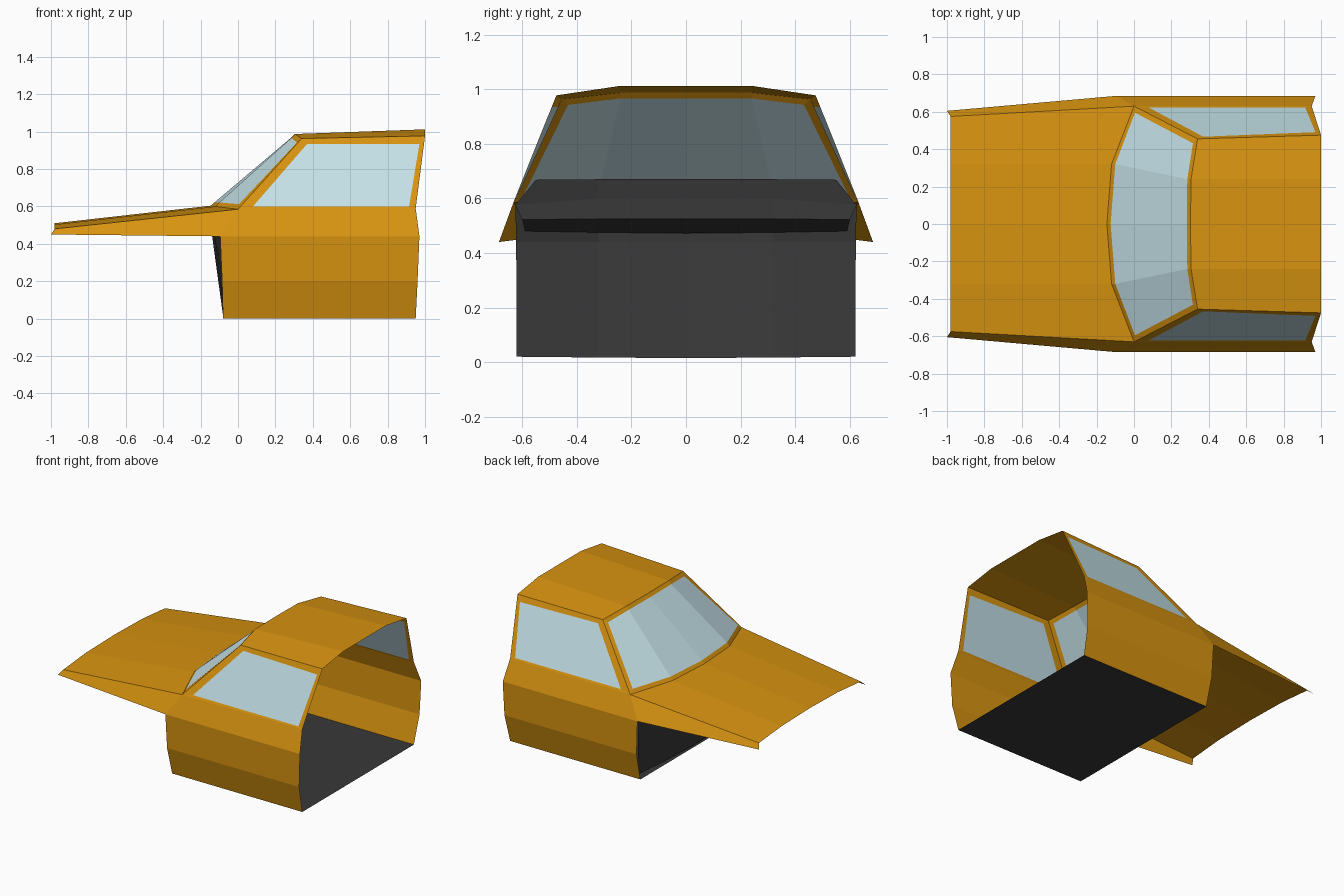
import bpy, bmesh
from mathutils import Vector

if "Cube" in bpy.data.objects:
    bpy.data.objects.remove(bpy.data.objects["Cube"])

INSIDE = Vector((0.35, 0, 0.3))


def material(name, rgb):
    m = bpy.data.materials.new(name)
    m.diffuse_color = (*rgb, 1)
    m.use_nodes = True
    m.node_tree.nodes["Principled BSDF"].inputs["Base Color"].default_value = m.diffuse_color
    return m


paint = material("orange_paint", (0.68, 0.29, 0.005))
glass = material("pale_glass", (0.55, 0.75, 0.8))
dark = material("dark_trim", (0.04, 0.04, 0.04))


def sheet(name, rows, mat, closed=False, solid=False):
    """Skin quads between matching rows of points, mirrored across y = 0."""
    bm = bmesh.new()
    grid = [[bm.verts.new(p) for p in row] for row in rows]
    n = len(rows[0])
    for a, b in zip(grid, grid[1:]):
        for i in range(n if closed else n - 1):
            j = (i + 1) % n
            bm.faces.new((a[i], a[j], b[j], b[i]))
    bmesh.ops.remove_doubles(bm, verts=bm.verts, dist=1e-5)
    if solid:
        bmesh.ops.recalc_face_normals(bm, faces=bm.faces)
    else:
        for f in bm.faces:
            f.normal_update()
            if f.normal.dot(f.calc_center_median() - INSIDE) < 0:
                f.normal_flip()
    me = bpy.data.meshes.new(name)
    bm.to_mesh(me)
    bm.free()
    me.materials.append(mat)
    ob = bpy.data.objects.new(name, me)
    bpy.context.collection.objects.link(ob)
    mir = ob.modifiers.new("mirror", 'MIRROR')
    mir.use_axis = (False, True, False)
    mir.merge_threshold = 0.0005
    return ob


# Shared corners
belt_front, belt_rear = (0, 0.63, 0.585), (0.95, 0.63, 0.59)
roof_front, roof_rear = (0.34, 0.455, 0.963), (1, 0.475, 0.977)
sill_front = (-0.095, 0.685, 0.44)

# Lower door sides
sheet("door_side", [
    [(-0.08, 0.63, 0), (0.95, 0.63, 0)],
    [(-0.085, 0.68, 0.2), (0.96, 0.68, 0.2)],
    [sill_front, (0.97, 0.685, 0.44)],
    [belt_front, belt_rear]], paint)

# Front fender strip
sheet("fender", [
    [(-1, 0.605, 0.45), sill_front],
    [(-0.98, 0.575, 0.48), belt_front]], paint)

# Hood
cowl = [belt_front, (-0.12, 0.32, 0.6), (-0.145, 0, 0.604)]
sheet("hood", [
    [(-0.98, 0.575, 0.48), (-0.98, 0.32, 0.503), (-0.98, 0, 0.51)],
    cowl], paint)

# Roof
header = [roof_front, (0.305, 0.24, 0.987), (0.302, 0, 0.987)]
sheet("roof", [header,
               [roof_rear, (1, 0.24, 1.012), (1, 0, 1.012)]], paint)

# Side window frame and pane
side_pane = [(0.08, 0.622, 0.6), (0.37, 0.467, 0.935),
             (0.97, 0.491, 0.935), (0.915, 0.624, 0.6)]
sheet("side_window_frame",
      [[belt_front, roof_front, roof_rear, belt_rear], side_pane],
      paint, closed=True)
sheet("side_window", [[side_pane[0], side_pane[3]],
                      [side_pane[1], side_pane[2]]], glass)

# Windscreen frame and pane
pane_low = [(0.005, 0.595, 0.612), (-0.1, 0.32, 0.621), (-0.125, 0, 0.622)]
pane_top = [(0.315, 0.432, 0.942), (0.285, 0.24, 0.966), (0.282, 0, 0.966)]
sheet("windscreen_frame",
      [cowl[::-1] + header, pane_low[::-1] + pane_top], paint)
sheet("windscreen", [pane_low, pane_top], glass)

# Floor
sheet("floor", [[(-0.08, 0.63, 0), (-0.08, 0, 0)],
                [(0.95, 0.63, 0), (0.95, 0, 0)]], dark)

# Bulkhead under the hood
sheet("bulkhead", [
    [(-0.05, 0.62, 0.02), (-0.07, 0.32, 0.017), (-0.08, 0, 0.015)],
    [(-0.06, 0.622, 0.44), (-0.125, 0.32, 0.44), (-0.138, 0, 0.44)],
    [(-0.02, 0.625, 0.58), (-0.12, 0.32, 0.594), (-0.142, 0, 0.597)]], dark)

# Dashboard
sheet("dashboard", [
    [(-0.05, 0.59, 0.48), (-0.12, 0.32, 0.475), (-0.13, 0, 0.472)],
    [(0.1, 0.6, 0.522), (0.08, 0.32, 0.525), (0.08, 0, 0.525)],
    [(0.1, 0.625, 0.575), (0.08, 0.32, 0.6), (0.08, 0, 0.6)],
    [(0.11, 0.55, 0.668), (0.09, 0.32, 0.67), (0.09, 0, 0.67)],
    [(0.02, 0.59, 0.605), (-0.08, 0.32, 0.61), (-0.1, 0, 0.61)]],
    dark, solid=True)
